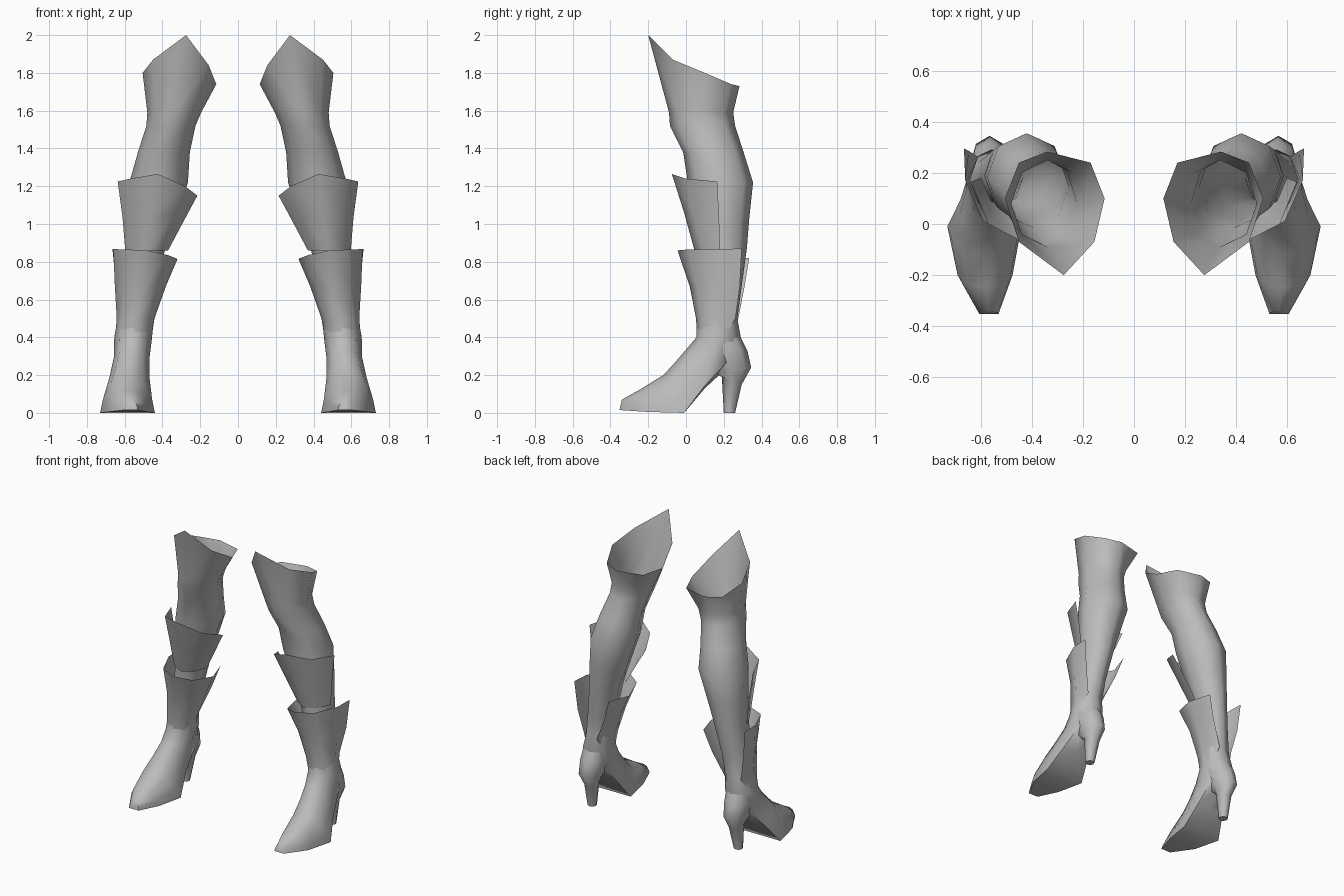
import bpy
import math

grey = bpy.data.materials.new("grey leather")
grey.diffuse_color = (0.5, 0.5, 0.5, 1)

# Cross-section templates: (position from front to back, half width), front to back
ROUND = [(0, 0), (.146, .707), (.5, 1), (.854, .707), (1, 0)]
SOLE = [(0, 0), (.2, .6), (.65, .9), (1, 1), (1, 0)]


def ring(front, back, x0, x1, flat=0):
    """Eight points around the line front-back (y, z), blended from round to flat-soled."""
    half = []
    for (t, w), (ts, ws) in zip(ROUND, SOLE):
        t, w = t + (ts - t) * flat, w + (ws - w) * flat
        half.append((w * (x1 - x0) / 2,
                     front[0] + (back[0] - front[0]) * t,
                     front[1] + (back[1] - front[1]) * t))
    full = half + [(-w, y, z) for w, y, z in half[3:0:-1]]
    return [((x0 + x1) / 2 + w, y, z) for w, y, z in full]


def level(z, y0, y1, x0, x1):
    return ring((y0, z), (y1, z), x0, x1)


def loft(name, rows, closed=True, cap=False):
    """Skin rows of points from top to bottom, mirrored to make the pair."""
    n = len(rows[0])
    verts = [p for row in rows for p in row]
    faces = []
    for r in range(len(rows) - 1):
        for k in range(n if closed else n - 1):
            a, b = r * n + k, r * n + (k + 1) % n
            faces.append((a, a + n, b + n, b))
    if cap:
        faces.append(tuple(reversed(range(len(verts) - n, len(verts)))))
    mesh = bpy.data.meshes.new(name)
    mesh.from_pydata(verts, [], faces)
    mesh.materials.append(grey)
    ob = bpy.data.objects.new(name, mesh)
    bpy.context.collection.objects.link(ob)
    mirror = ob.modifiers.new("pair", 'MIRROR')
    mirror.use_mirror_merge = False
    bpy.ops.object.select_all(action='DESELECT')
    ob.select_set(True)
    bpy.context.view_layer.objects.active = ob
    bpy.ops.object.shade_smooth_by_angle(angle=math.radians(62))
    return ob


# Leg and foot: pointed open rim, thigh, calf, ankle, toe
rim = [(.275, -.2, 2.0), (.45, -.07, 1.87), (.505, .1, 1.8), (.45, .24, 1.74),
       (.34, .283, 1.73), (.17, .24, 1.73), (.115, .1, 1.74), (.155, -.07, 1.84)]
loft("boot_leg_and_foot", [
    rim,
    level(1.59, -.09, .25, .195, .48),
    level(1.52, -.085, .26, .225, .485),
    level(1.38, -.015, .305, .255, .53),
    level(1.22, .01, .355, .265, .575),
    level(1.03, .04, .335, .33, .585),
    level(.87, .06, .322, .385, .585),
    level(.65, .07, .292, .435, .61),
    level(.5, .058, .272, .447, .637),
    ring((.055, .4), (.29, .4), .455, .655),
    ring((0, .335), (.24, .26), .465, .66, .3),
    ring((-.06, .265), (.1, .13), .46, .69, .7),
    ring((-.12, .2), (-.01, 0), .44, .73, 1),
    ring((-.25, .12), (-.2, .005), .475, .69, 1),
    ring((-.34, .07), (-.352, .015), .53, .605, 1),
], cap=True)

# Heel: rounded counter tapering to a slim post
loft("heel", [
    ring((.09, .4), (.29, .4), .47, .645),
    ring((.08, .32), (.325, .33), .475, .648),
    ring((.13, .22), (.345, .24), .49, .64),
    ring((.19, .19), (.295, .15), .515, .612),
    level(0, .2, .26, .54, .6),
], cap=True)

# Knee flap: flared plate around the front, open behind
loft("knee_flap", [
    [(.215, .14, 1.15), (.28, 0, 1.2), (.425, -.075, 1.265), (.57, 0, 1.24), (.637, .165, 1.225)],
    [(.285, .16, 1.02), (.34, .04, 1.04), (.45, -.01, 1.06), (.56, .04, 1.05), (.612, .175, 1.04)],
    [(.37, .18, .86), (.405, .09, .86), (.475, .045, .86), (.56, .09, .86), (.597, .18, .86)],
], closed=False)

# Shin cuff: flared collar with a V opening at the back
loft("shin_cuff", [
    [(.37, .335, .82), (.32, .18, .815), (.37, .02, .835), (.48, -.045, .86),
     (.59, .01, .865), (.66, .17, .867), (.665, .295, .87)],
    [(.42, .31, .67), (.382, .18, .67), (.42, .07, .67), (.5, .02, .67),
     (.595, .06, .67), (.652, .17, .67), (.645, .285, .67)],
    [(.5, .277, .5), (.442, .17, .5), (.47, .085, .5), (.54, .053, .5),
     (.613, .085, .5), (.642, .17, .5), (.61, .262, .5)],
    [(.49, .25, .43), (.456, .19, .41), (.485, .09, .41), (.552, .058, .41),
     (.62, .09, .41), (.65, .18, .41), (.63, .22, .43)],
], closed=False)
